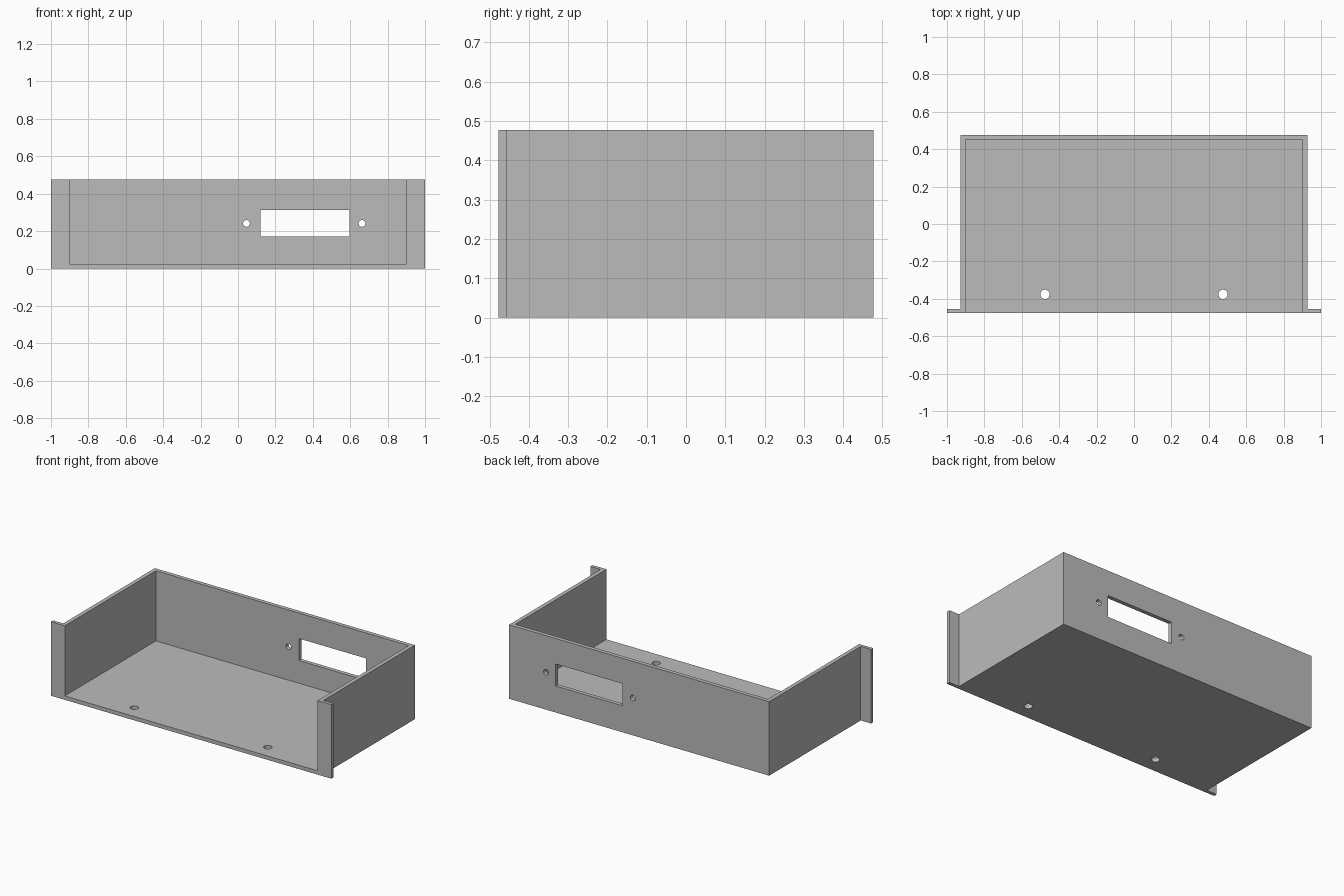
import bpy
import bmesh
from mathutils import Matrix, Vector

cube = bpy.data.objects.get("Cube")
if cube:
    bpy.data.objects.remove(cube, do_unlink=True)

HALF_W, HALF_D, HEIGHT = 0.927, 0.477, 0.477
WALL, FLOOR, FLANGE = 0.026, 0.025, 0.022

grey = bpy.data.materials.new("grey")
grey.use_nodes = True
colour = (0.5, 0.5, 0.5, 1)
grey.diffuse_color = colour
grey.node_tree.nodes["Principled BSDF"].inputs["Base Color"].default_value = colour


def add_object(name, bm):
    bmesh.ops.recalc_face_normals(bm, faces=bm.faces)
    mesh = bpy.data.meshes.new(name)
    bm.to_mesh(mesh)
    bm.free()
    mesh.materials.append(grey)
    obj = bpy.data.objects.new(name, mesh)
    bpy.context.collection.objects.link(obj)
    return obj


def box(name, low, high):
    low, high = Vector(low), Vector(high)
    bm = bmesh.new()
    matrix = Matrix.Translation((low + high) / 2) @ Matrix.Diagonal(high - low).to_4x4()
    bmesh.ops.create_cube(bm, size=1, matrix=matrix)
    return add_object(name, bm)


def drill(name, centre, radius, axis):
    bm = bmesh.new()
    turn = Matrix.Rotation(1.5707963, 4, "X") if axis == "Y" else Matrix()
    bmesh.ops.create_cone(bm, cap_ends=True, segments=32, radius1=radius, radius2=radius,
                          depth=0.2, matrix=Matrix.Translation(centre) @ turn)
    return add_object(name, bm)


# Tray body: plan outline with a mounting flange at each front corner
half = [(1, -HALF_D), (1, -HALF_D + FLANGE), (HALF_W, -HALF_D + FLANGE), (HALF_W, HALF_D)]
outline = half + [(-x, y) for x, y in reversed(half)]
bm = bmesh.new()
base = bm.faces.new([bm.verts.new((x, y, 0)) for x, y in outline])
walls = bmesh.ops.extrude_face_region(bm, geom=[base])
top = [v for v in walls["geom"] if isinstance(v, bmesh.types.BMVert)]
bmesh.ops.translate(bm, verts=top, vec=(0, 0, HEIGHT))
tray = add_object("tray", bm)

# Cavity, open to the front and the top
inner = HALF_W - WALL
cutters = [box("cavity_cutter", (-inner, -1, FLOOR), (inner, HALF_D - WALL, 1))]

# Connector slot in the back wall with a screw hole at each side
cutters.append(box("slot_cutter", (0.119, 0.38, 0.171), (0.595, 0.58, 0.313)))
for x in (0.045, 0.663):
    cutters.append(drill("screw_hole_cutter", (x, HALF_D, 0.241), 0.018, "Y"))

# Two mounting holes through the floor
for x in (-0.476, 0.476):
    cutters.append(drill("floor_hole_cutter", (x, -0.376, 0), 0.025, "Z"))

bpy.context.view_layer.objects.active = tray
for cutter in cutters:
    mod = tray.modifiers.new(cutter.name, "BOOLEAN")
    mod.operation = "DIFFERENCE"
    mod.solver = "EXACT"
    mod.object = cutter
    bpy.ops.object.modifier_apply(modifier=mod.name)
    bpy.data.objects.remove(cutter, do_unlink=True)

# Smooth hole walls, sharp edges elsewhere
bpy.ops.object.select_all(action="DESELECT")
tray.select_set(True)
bpy.ops.object.shade_smooth_by_angle()
